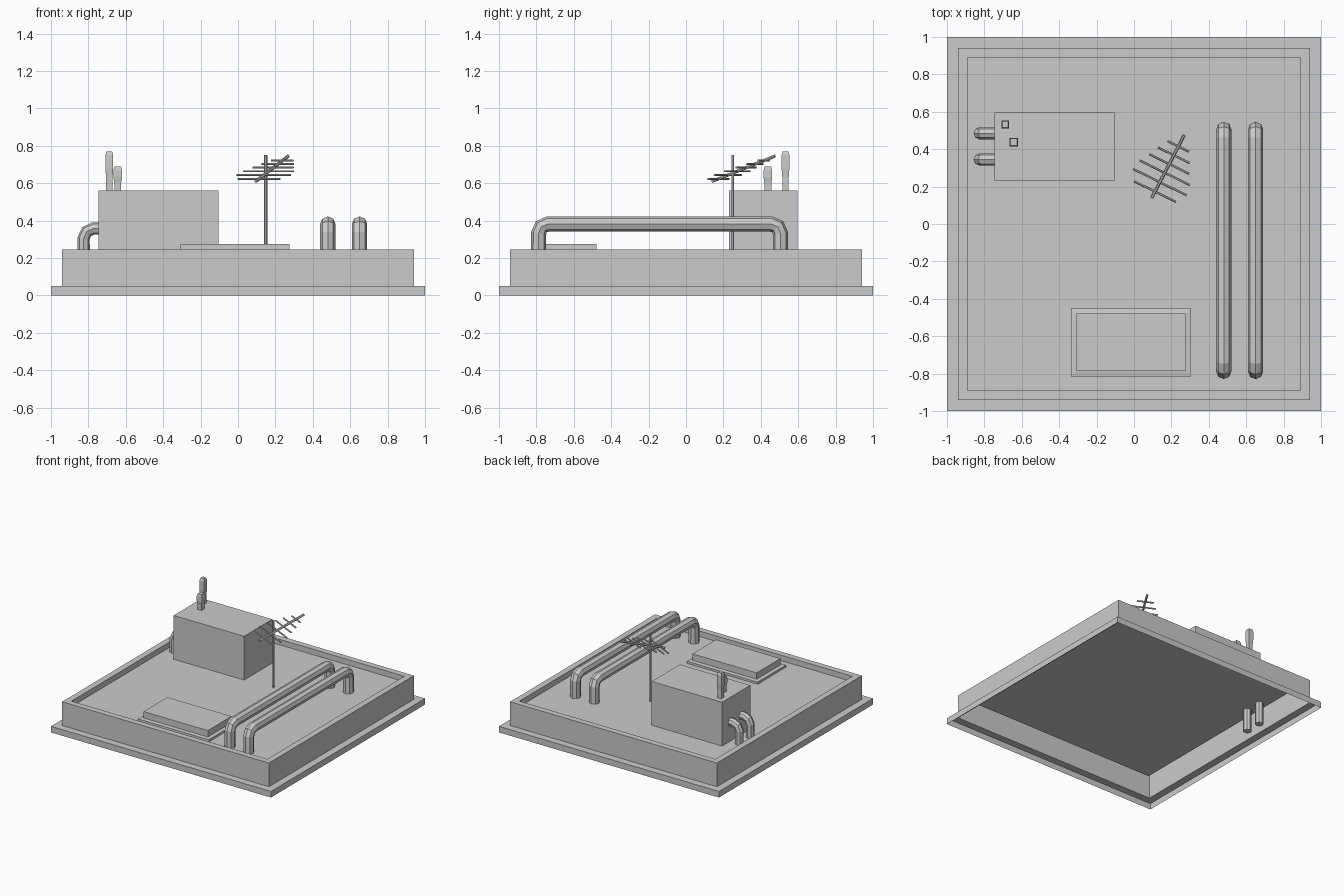
import bpy, bmesh
from mathutils import Vector

if "Cube" in bpy.data.objects:
    bpy.data.objects.remove(bpy.data.objects["Cube"])


def finish(name, bm):
    me = bpy.data.meshes.new(name)
    bm.to_mesh(me)
    bm.free()
    ob = bpy.data.objects.new(name, me)
    bpy.context.collection.objects.link(ob)
    return ob


def square_loft(name, cx, cy, profile, dy=0.0):
    """Stack rectangular rings (half width, z); dy is added to the half depth."""
    bm = bmesh.new()
    rings = []
    for h, z in profile:
        k = h + dy
        rings.append([bm.verts.new((cx + sx * h, cy + sy * k, z))
                      for sx, sy in ((-1, -1), (1, -1), (1, 1), (-1, 1))])
    for a, b in zip(rings, rings[1:]):
        for i in range(4):
            j = (i + 1) % 4
            bm.faces.new((a[i], a[j], b[j], b[i]))
    bm.faces.new(rings[-1])
    return finish(name, bm)


def tube(name, paths, radius, res):
    """Capped tubes along polylines; 4 + 2 * res sides."""
    cu = bpy.data.curves.new(name, 'CURVE')
    cu.dimensions = '3D'
    cu.bevel_depth = radius
    cu.bevel_resolution = res
    cu.use_fill_caps = True
    for pts in paths:
        sp = cu.splines.new('POLY')
        sp.points.add(len(pts) - 1)
        for p, co in zip(sp.points, pts):
            p.co = (*co, 1)
        sp.use_smooth = False
    ob = bpy.data.objects.new(name, cu)
    bpy.context.collection.objects.link(ob)
    bpy.ops.object.select_all(action='DESELECT')
    ob.select_set(True)
    bpy.context.view_layer.objects.active = ob
    bpy.ops.object.convert(target='MESH')
    return ob


FLOOR = 0.2

# Roof shell: ledge, parapet and sunken floor, open underneath
square_loft("roof_shell", 0, 0, [(1, 0), (1, 0.05), (0.94, 0.05), (0.94, 0.245),
                                 (0.89, 0.245), (0.89, FLOOR)])

# Utility box
square_loft("utility_box", -0.425, 0.412, [(0.32, FLOOR), (0.32, 0.56)], -0.137)

# Stepped roof hatch
square_loft("roof_hatch", -0.016, -0.632,
            [(0.321, FLOOR), (0.321, 0.218), (0.292, 0.222), (0.292, 0.275)], -0.138)

# Chimney vents on the box
square_loft("tall_vent", -0.688, 0.532, [(0.017, 0.56), (0.017, 0.63), (0.021, 0.68),
                                         (0.021, 0.75), (0.015, 0.77)])
square_loft("short_vent", -0.643, 0.438, [(0.018, 0.56), (0.018, 0.60), (0.023, 0.63),
                                          (0.023, 0.668), (0.018, 0.69)])

# Long floor pipes
y0, y1, zc, b = -0.788, 0.505, 0.382, 0.05
for i, x in enumerate((0.48, 0.65)):
    tube(f"long_pipe_{i + 1}", [[
        (x, y0, FLOOR), (x, y0, zc - b), (x, y0 + b * 0.29, zc - b * 0.29), (x, y0 + b, zc),
        (x, y1 - b, zc), (x, y1 - b * 0.29, zc - b * 0.29), (x, y1, zc - b), (x, y1, FLOOR)]],
        0.041, 2)

# Elbow pipes leaving the box and passing down through the floor
for i, y in enumerate((0.345, 0.485)):
    tube(f"elbow_pipe_{i + 1}", [[
        (-0.825, y, 0.02), (-0.825, y, 0.305), (-0.809, y, 0.342),
        (-0.772, y, 0.358), (-0.73, y, 0.358)]], 0.033, 2)

# Aerial: mast, sloping boom and cross bars
tube("aerial_mast", [[(0.148, 0.25, FLOOR), (0.148, 0.25, 0.75)]], 0.009, 1)
start, end = Vector((0.095, 0.14, 0.61)), Vector((0.268, 0.475, 0.745))
tube("aerial_boom", [[start, end]], 0.009, 1)
side = Vector((0.897, -0.442, 0))
bars = []
for t, half in ((0.1, 0.125), (0.25, 0.16), (0.4, 0.15), (0.54, 0.12),
                (0.68, 0.095), (0.82, 0.065)):
    c = start.lerp(end, t)
    bars.append([c - side * half, c + side * half])
tube("aerial_bars", bars, 0.006, 1)
